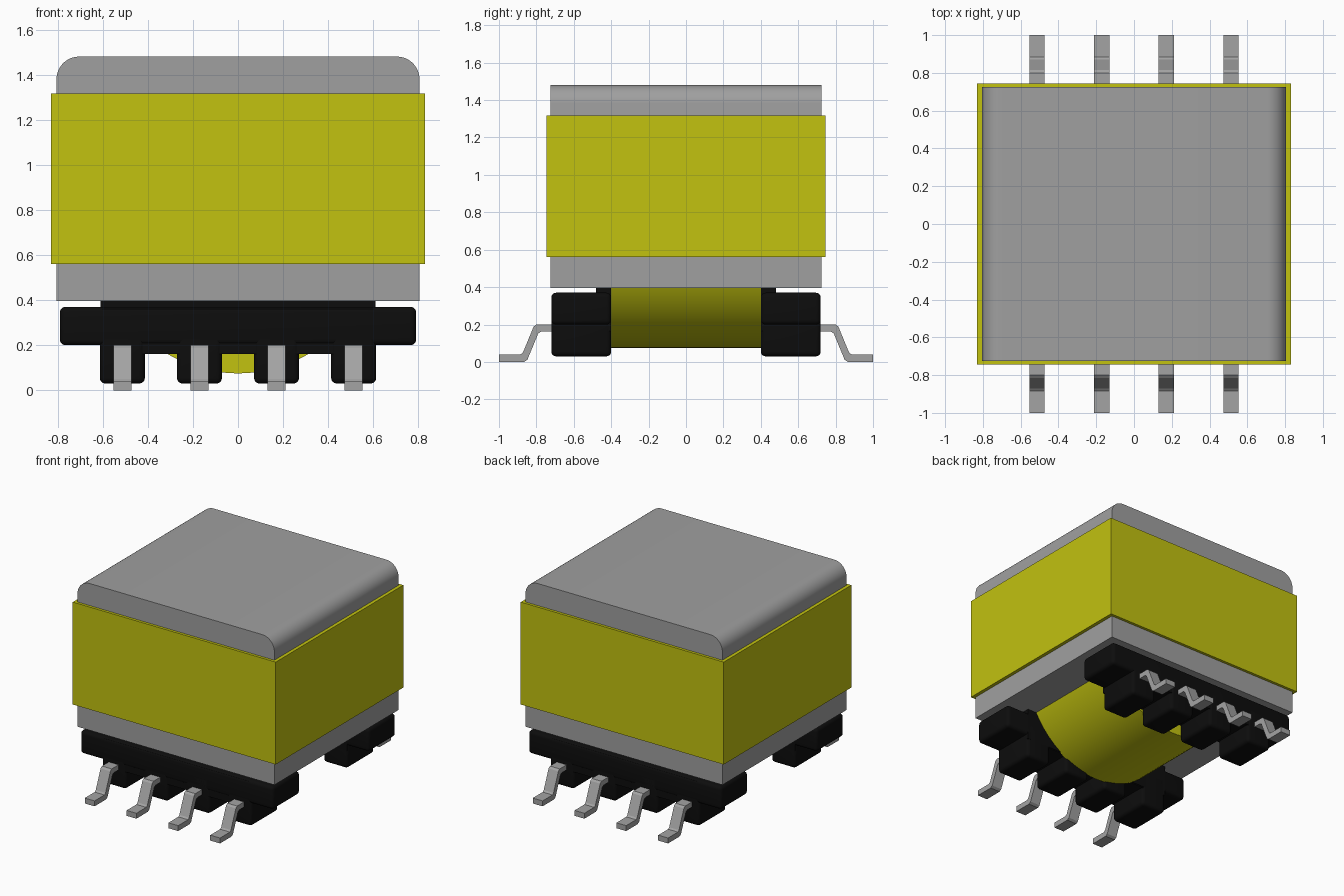
import bpy, bmesh, math

cube = bpy.data.objects.get("Cube")
if cube:
    bpy.data.objects.remove(cube, do_unlink=True)


def material(name, rgb):
    m = bpy.data.materials.new(name)
    m.use_nodes = True
    m.diffuse_color = (*rgb, 1)
    m.node_tree.nodes["Principled BSDF"].inputs["Base Color"].default_value = (*rgb, 1)
    return m


GREY = material("ferrite grey", (0.35, 0.35, 0.35))
YELLOW = material("tape yellow", (0.54, 0.54, 0.005))
BLACK = material("bobbin black", (0.004, 0.004, 0.004))
METAL = material("pin grey", (0.37, 0.37, 0.37))


def finish(name, bm, mat, smooth=False):
    bmesh.ops.recalc_face_normals(bm, faces=bm.faces)
    me = bpy.data.meshes.new(name)
    bm.to_mesh(me)
    bm.free()
    me.materials.append(mat)
    ob = bpy.data.objects.new(name, me)
    bpy.context.collection.objects.link(ob)
    if smooth:
        bpy.ops.object.select_all(action='DESELECT')
        ob.select_set(True)
        bpy.context.view_layer.objects.active = ob
        bpy.ops.object.shade_smooth_by_angle(angle=math.radians(35))
    return ob


def box(name, x, y, z, mat, bevel=0.0):
    """Box from (min, max) ranges, with optionally rounded edges."""
    bm = bmesh.new()
    bmesh.ops.create_cube(bm, size=1)
    for v in bm.verts:
        v.co = [r[0] if c < 0 else r[1] for c, r in zip(v.co, (x, y, z))]
    if bevel:
        bmesh.ops.bevel(bm, geom=bm.edges[:], offset=bevel, segments=4,
                        profile=0.5, affect='EDGES')
    return finish(name, bm, mat, bevel > 0)


def prism(name, points, direction, mat, smooth=False):
    """Closed profile extruded along a direction."""
    bm = bmesh.new()
    face = bm.faces.new([bm.verts.new(p) for p in points])
    new = bmesh.ops.extrude_face_region(bm, geom=[face])["geom"]
    bmesh.ops.translate(bm, vec=direction,
                        verts=[g for g in new if isinstance(g, bmesh.types.BMVert)])
    return finish(name, bm, mat, smooth)


# Ferrite core with two rounded top edges
W, D, TOP, R = 0.805, 0.725, 1.48, 0.10
profile = [(-W, -D, 0.395), (W, -D, 0.395)]
for cx, start in ((W - R, 0), (R - W, 90)):
    for i in range(11):
        a = math.radians(start + 9 * i)
        profile.append((cx + R * math.cos(a), -D, TOP - R + R * math.sin(a)))
prism("core", profile, (0, 2 * D, 0), GREY, True)

# Tape wrapped around the core
box("tape_wrap", (-0.83, 0.83), (-0.745, 0.745), (0.56, 1.317), YELLOW)

# Round winding, showing below the core
ring = [(0.61 * math.cos(a), -0.41, 0.685 + 0.61 * math.sin(a))
        for a in (2 * math.pi * i / 96 for i in range(96))]
prism("winding", ring, (0, 0.82, 0), YELLOW, True)

PINS = (-0.513, -0.171, 0.171, 0.513)
for s, side in ((-1, "front"), (1, "back")):
    def span(a, b):
        return (min(s * a, s * b), max(s * a, s * b))

    # Bobbin flange, rail with projecting ends, and web between the feet
    box(side + "_flange", (-0.61, 0.61), span(0.40, 0.48), (0.165, 0.41), BLACK)
    box(side + "_rail", (-0.79, 0.79), span(0.40, 0.72), (0.20, 0.37), BLACK, 0.025)
    box(side + "_web", (-0.60, 0.60), span(0.405, 0.715), (0.16, 0.36), BLACK)

    for n, x in enumerate(PINS, 1):
        # Foot
        box(f"{side}_foot_{n}", (x - 0.1, x + 0.1), span(0.40, 0.72),
            (0.03, 0.30), BLACK, 0.025)
        # Gull-wing pin
        path = [(0.68, 0.20), (0.80, 0.20), (0.815, 0.188), (0.872, 0.05),
                (0.885, 0.04), (1.0, 0.04), (1.0, 0.0), (0.865, 0.0),
                (0.848, 0.012), (0.79, 0.152), (0.775, 0.162), (0.68, 0.162)]
        prism(f"{side}_pin_{n}", [(x - 0.04, s * y, z) for y, z in path],
              (0.08, 0, 0), METAL)
